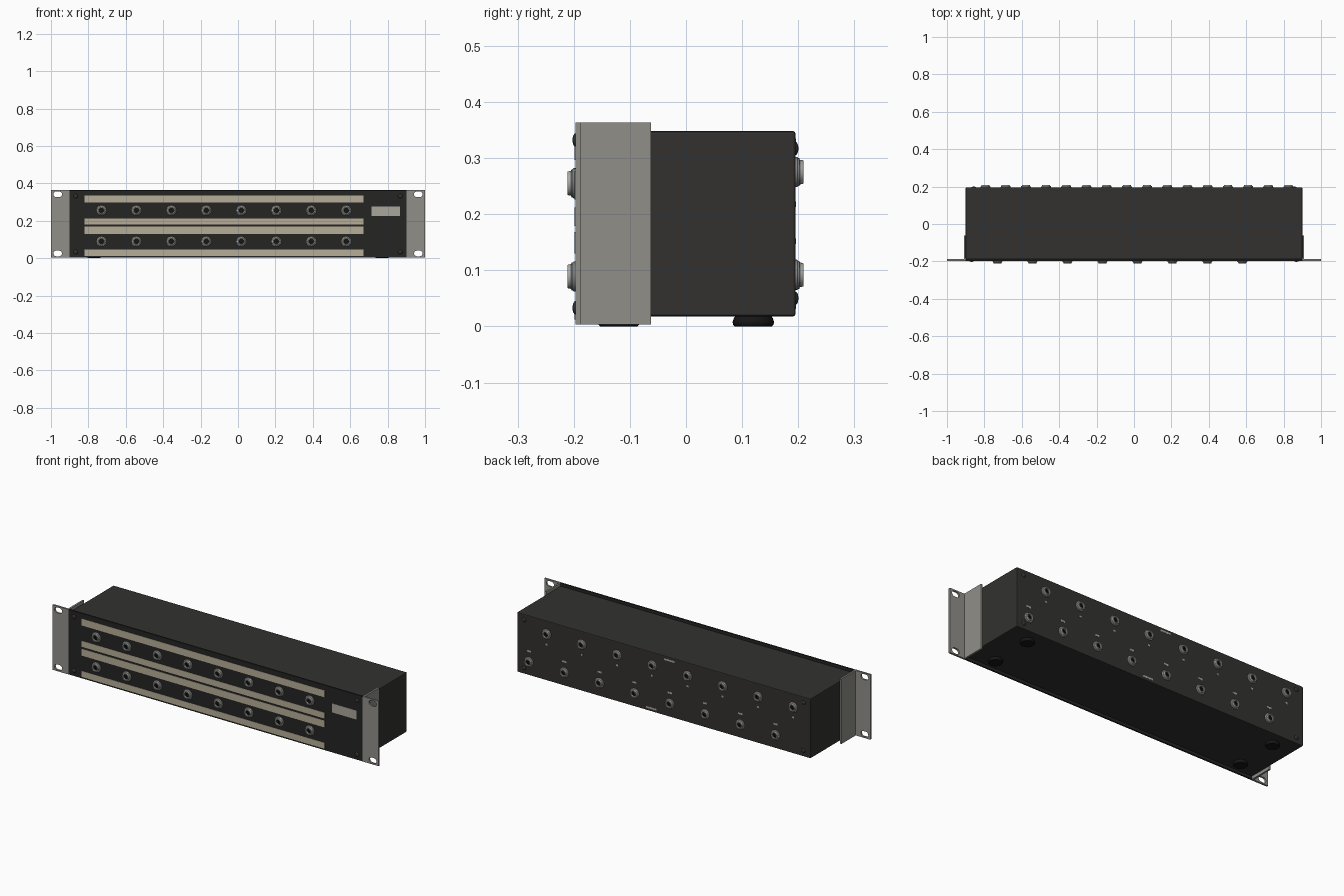
import bpy, bmesh, math
from mathutils import Matrix

if "Cube" in bpy.data.objects:
    bpy.data.objects.remove(bpy.data.objects["Cube"])


def mat(name, r, g, b):
    m = bpy.data.materials.new(name)
    m.diffuse_color = (r, g, b, 1)
    m.use_nodes = True
    m.node_tree.nodes["Principled BSDF"].inputs["Base Color"].default_value = m.diffuse_color
    return m


CASE = mat("case_dark", 0.032, 0.031, 0.029)
PANEL = mat("panel_black", 0.018, 0.018, 0.017)
RUBBER = mat("rubber", 0.008, 0.008, 0.008)
STEEL = mat("bracket_grey", 0.28, 0.275, 0.25)
METAL = mat("jack_metal", 0.40, 0.40, 0.38)
STRIP = mat("label_beige", 0.47, 0.42, 0.31)
LABEL = mat("label_grey", 0.40, 0.38, 0.33)


def add(name, me, m=None, loc=(0, 0, 0), rot=(0, 0, 0)):
    if m and not me.materials:
        me.materials.append(m)
    o = bpy.data.objects.new(name, me)
    o.location, o.rotation_euler = loc, rot
    bpy.context.collection.objects.link(o)
    return o


def box(name, x, y, z, m, bevel=0):
    bm = bmesh.new()
    bmesh.ops.create_cube(bm, size=1)
    for v in bm.verts:
        for i, r in enumerate((x, y, z)):
            v.co[i] = r[0] if v.co[i] < 0 else r[1]
    if bevel:
        bmesh.ops.bevel(bm, geom=bm.edges[:], offset=bevel, segments=2,
                        profile=0.5, affect='EDGES')
    me = bpy.data.meshes.new(name)
    bm.to_mesh(me)
    bm.free()
    return add(name, me, m)


def lathe(name, profile, n, m):
    """Spin (radius, height) points around z; returns a shared mesh."""
    bm = bmesh.new()
    vs = [bm.verts.new((r, 0, h)) for r, h in profile]
    es = [bm.edges.new(p) for p in zip(vs, vs[1:])]
    bmesh.ops.spin(bm, geom=vs + es, cent=(0, 0, 0), axis=(0, 0, 1),
                   angle=2 * math.pi, steps=n, use_duplicate=False)
    bmesh.ops.remove_doubles(bm, verts=bm.verts[:], dist=1e-5)
    bmesh.ops.recalc_face_normals(bm, faces=bm.faces[:])
    for f in bm.faces:
        f.smooth = True
    for e in bm.edges:
        if len(e.link_faces) == 2 and e.calc_face_angle() > math.radians(35):
            e.smooth = False
    me = bpy.data.meshes.new(name)
    bm.to_mesh(me)
    bm.free()
    me.materials.append(m)
    return me


def slot_mesh(rx, rz, n=8):
    """Oblong prism along y used to punch mounting slots."""
    bm = bmesh.new()
    pts = []
    for side, a0 in ((1, -90), (-1, 90)):
        for i in range(n + 1):
            a = math.radians(a0 + 180 * i / n)
            pts.append((side * (rx - rz) + rz * math.cos(a), -0.03, rz * math.sin(a)))
    f = bm.faces.new([bm.verts.new(p) for p in pts])
    ext = bmesh.ops.extrude_face_region(bm, geom=[f])
    bmesh.ops.translate(bm, vec=(0, 0.06, 0),
                        verts=[v for v in ext["geom"] if isinstance(v, bmesh.types.BMVert)])
    bmesh.ops.recalc_face_normals(bm, faces=bm.faces[:])
    me = bpy.data.meshes.new("slot")
    bm.to_mesh(me)
    bm.free()
    return me


# Case and front panel
box("case_body", (-0.9, 0.9), (-0.188, 0.195), (0.018, 0.348), CASE, 0.004)
box("front_panel", (-0.902, 0.902), (-0.197, -0.187), (0.003, 0.363), PANEL, 0.0015)

# L-shaped rack ears with oblong slots
slot = slot_mesh(0.023, 0.015)
for s, side in ((1, "right"), (-1, "left")):
    box(side + "_ear_side_plate", sorted((s * 0.9, s * 0.91)), (-0.187, -0.062), (0.003, 0.363), STEEL)
    ear = box(side + "_ear_flange", sorted((s * 0.902, s)), (-0.197, -0.187), (0.003, 0.363), STEEL)
    for z in (0.025, 0.341):
        cut = add("slot_cutter", slot, None, (s * 0.964, -0.192, z))
        cut.hide_render = True
        mod = ear.modifiers.new("slot", 'BOOLEAN')
        mod.object, mod.operation, mod.solver = cut, 'DIFFERENCE', 'EXACT'
        bpy.context.view_layer.objects.active = ear
        bpy.ops.object.modifier_apply(modifier=mod.name)
        bpy.data.objects.remove(cut)

# Front label strips and small plate
for z in ((0.297, 0.335), (0.179, 0.212), (0.130, 0.168), (0.012, 0.045)):
    box("label_strip", (-0.82, 0.67), (-0.1985, -0.196), z, STRIP)
box("front_plate", (0.715, 0.865), (-0.1985, -0.196), (0.226, 0.276), LABEL)

# Shared round parts
jack = lathe("jack_ring", [(0.027, 0), (0.027, 0.003), (0.025, 0.005), (0.025, 0.007), (0.022, 0.008),
                           (0.021, 0.0135), (0.020, 0.0145), (0.0145, 0.0145),
                           (0.0135, 0.0135), (0.0135, 0.001)], 24, METAL)
core = lathe("jack_core", [(0.0136, 0), (0.0136, 0.006), (0.006, 0.006),
                           (0.006, 0.002), (0, 0.002)], 20, RUBBER)
screw = lathe("screw_head", [(0.012, 0), (0.011, 0.002), (0.008, 0.004),
                             (0.004, 0.005), (0, 0.0053)], 16, CASE)
foot = lathe("foot", [(0, 0), (0.033, 0), (0.036, 0.003), (0.037, 0.008),
                      (0.035, 0.014), (0.032, 0.019)], 28, RUBBER)

FRONT, BACK = (math.pi / 2, 0, 0), (-math.pi / 2, 0, 0)


def add_jack(name, x, y, z, rot):
    add(name, jack, None, (x, y, z), rot)
    add(name + "_core", core, None, (x, y, z), rot)


# Front jacks: two rows of eight
for i in range(8):
    for z in (0.255, 0.089):
        add_jack("front_jack", -0.73 + i * 0.187, -0.197, z, FRONT)

# Rear jacks: staggered rows with a small mark each
for i in range(16):
    x = -0.794 + i * 0.108
    top = i % 2 == 0
    add_jack("rear_jack", x, 0.195, 0.275 if top else 0.092, BACK)
    z, w = (0.218, 0.006) if top else (0.152, 0.013)
    box("rear_mark", (x - w, x + w), (0.194, 0.196), (z - 0.005, z + 0.005), LABEL)
for x, z in ((-0.034, 0.33), (0.077, 0.036)):
    box("rear_label", (x - 0.032, x + 0.032), (0.194, 0.196), (z - 0.005, z + 0.005), LABEL)

# Corner screws and rubber feet
for s in (-1, 1):
    for z in (0.033, 0.332):
        add("front_screw", screw, None, (s * 0.868, -0.197, z), FRONT)
    for z in (0.05, 0.317):
        add("rear_screw", screw, None, (s * 0.857, 0.195, z), BACK)
    for y in (-0.12, 0.12):
        add("rubber_foot", foot, None, (s * 0.77, y, 0))
